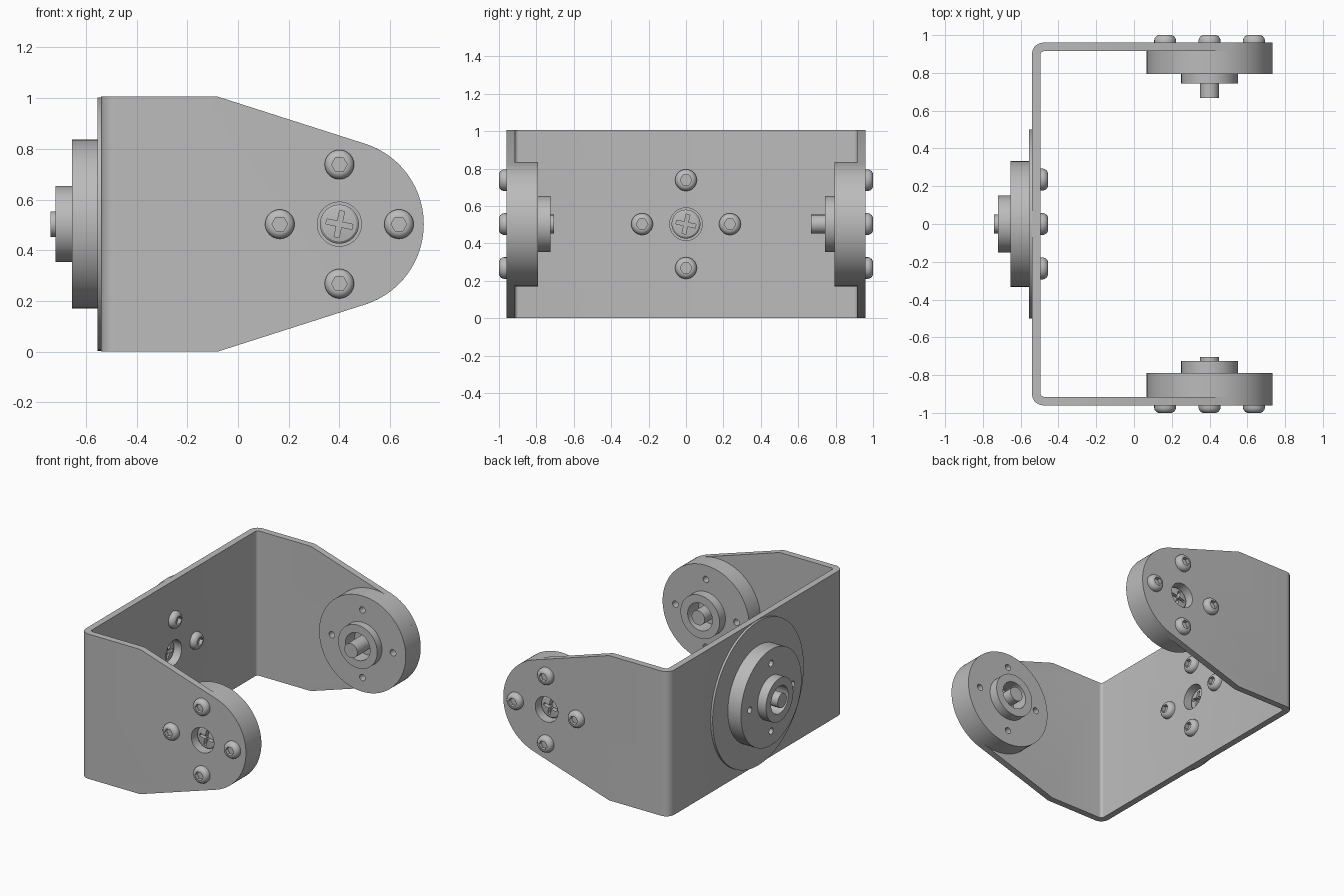
import bpy, bmesh
from math import cos, sin, pi, radians
from mathutils import Matrix, Vector

cube = bpy.data.objects.get("Cube")
if cube:
    bpy.data.objects.remove(cube, do_unlink=True)

grey = bpy.data.materials.new("plain grey metal")
grey.use_nodes = True
GREY = (0.5, 0.5, 0.5, 1)
grey.diffuse_color = GREY
grey.node_tree.nodes["Principled BSDF"].inputs["Base Color"].default_value = GREY

MID_Z = 0.503      # height of every hub axis
ARM_X = 0.4        # hub axis along the arms
THICK = 0.045      # sheet thickness
HUB_R = 0.333
BOLT = 0.235       # bolt circle radius
HOLE = 0.087       # centre hole radius


def finish(bm, name, frame=Matrix()):
    bmesh.ops.remove_doubles(bm, verts=bm.verts, dist=1e-5)
    bmesh.ops.recalc_face_normals(bm, faces=bm.faces)
    bm.transform(frame)
    mesh = bpy.data.meshes.new(name)
    bm.to_mesh(mesh)
    bm.free()
    mesh.materials.append(grey)
    ob = bpy.data.objects.new(name, mesh)
    bpy.context.collection.objects.link(ob)
    return ob


def activate(ob):
    bpy.ops.object.select_all(action="DESELECT")
    ob.select_set(True)
    bpy.context.view_layer.objects.active = ob


def combine(ob, cutters, operation="DIFFERENCE"):
    activate(ob)
    for cutter in cutters:
        mod = ob.modifiers.new("cut", "BOOLEAN")
        mod.operation, mod.solver, mod.object = operation, "EXACT", cutter
        bpy.ops.object.modifier_apply(modifier=mod.name)
        bpy.data.objects.remove(cutter, do_unlink=True)


def smooth(ob):
    activate(ob)
    bpy.ops.object.shade_smooth_by_angle(angle=radians(30))
    return ob


def lathe(name, profile, frame, steps=64):
    """Spin a closed (radius, height) outline around local z."""
    bm = bmesh.new()
    verts = [bm.verts.new((r, 0, h)) for r, h in profile]
    edges = [bm.edges.new((verts[i - 1], verts[i])) for i in range(len(verts))
             if profile[i - 1][0] + profile[i][0] > 0]
    bmesh.ops.spin(bm, geom=verts + edges, axis=(0, 0, 1), cent=(0, 0, 0),
                   angle=2 * pi, steps=steps)
    bmesh.ops.dissolve_degenerate(bm, edges=bm.edges, dist=1e-6)
    return finish(bm, name, frame)


def rod(name, r, low, high, frame, steps=64):
    return lathe(name, [(0, low), (r, low), (r, high), (0, high)], frame, steps)


def prism(name, outline, offset, depth):
    """Extrude a flat outline of 3D points."""
    bm = bmesh.new()
    face = bm.faces.new([bm.verts.new(Vector(p) + Vector(offset)) for p in outline])
    new = bmesh.ops.extrude_face_region(bm, geom=[face])["geom"]
    bmesh.ops.translate(bm, vec=depth, verts=[v for v in new if isinstance(v, bmesh.types.BMVert)])
    return finish(bm, name)


def box(name, size, centre, frame):
    bm = bmesh.new()
    bmesh.ops.create_cube(bm, size=1, matrix=Matrix.Translation(centre) @ Matrix.Diagonal((*size, 1)))
    return finish(bm, name, frame)


def arc(cx, cy, r, start, end, n):
    return [(cx + r * cos(start + (end - start) * i / n),
             cy + r * sin(start + (end - start) * i / n)) for i in range(n + 1)]


def mount_frame(origin, axis):
    z, y = Vector(axis), Vector((0, 0, 1))
    x = y.cross(z)
    return Matrix.Translation(origin) @ Matrix((x, y, z)).transposed().to_4x4()


# Mount frames: local z runs from the sheet towards the hub
Y_IN = 0.96 - THICK
mounts = {
    "front": (mount_frame((ARM_X, -Y_IN, MID_Z), (0, 1, 0)), 0, 0.125, 0.19, 0.21),
    "back": (mount_frame((ARM_X, Y_IN, MID_Z), (0, -1, 0)), 0, 0.12, 0.172, 0.247),
    "base": (mount_frame((-0.54, 0, MID_Z), (-1, 0, 0)), 0.015, 0.115, 0.18, 0.2),
}

# Bent sheet bracket: U section trimmed by the tapered, round-ended side outline
outer = arc(-0.48, 0.9, 0.06, pi / 2, pi, 10)
inner = arc(-0.475, Y_IN - 0.02, 0.02, pi, pi / 2, 6)
half = [(1, 0.96)] + outer
half_in = inner + [(1, Y_IN)]
u_shape = (half + [(x, -y) for x, y in reversed(half)]
           + [(x, -y) for x, y in reversed(half_in)] + half_in[::-1][::-1])
bracket = prism("bracket", [(x, y, 0) for x, y in u_shape], (0, 0, -0.1), (0, 0, 1.3))
tip = radians(72.8)
side = ([(-0.7, 0), (-0.08, 0)] + arc(ARM_X, MID_Z, HUB_R, -tip, tip, 40)
        + [(-0.08, 2 * MID_Z), (-0.7, 2 * MID_Z)])
outline = prism("side_outline", [(x, 0, z) for x, z in side], (0, -1.2, 0), (0, 2.4, 0))
combine(bracket, [outline], "INTERSECT")
combine(bracket, [rod("hole", HOLE, -0.1, 0.05, m[0]) for m in mounts.values()])
smooth(bracket)

for side_name, (frame, foot, top, boss, tip_z) in mounts.items():
    # Round hub with a bored boss, and a pocket for the screw head
    hub = lathe(side_name + "_hub", [
        (0, 0.05), (HOLE, 0.05), (HOLE, foot), (HUB_R, foot), (HUB_R, top),
        (0.15, top), (0.15, boss), (0.095, boss), (0.095, 0.07), (0, 0.07)], frame, 96)
    spots = [Matrix.Translation((BOLT * cos(a), BOLT * sin(a), 0))
             for a in (0, pi / 2, pi, 3 * pi / 2)]
    combine(hub, [rod("bolt_hole", 0.022, top - 0.06, top + 0.02, frame @ s, 24) for s in spots])
    smooth(hub)

    # Output shaft in the bore
    smooth(rod(side_name + "_shaft", 0.05, 0.06, tip_z, frame, 40))

    # Recessed cross-head screw
    screw = lathe(side_name + "_centre_screw", [
        (0, 0.055), (0.077, 0.055), (0.077, 0.008), (0.068, 0), (0.035, -0.005), (0, -0.006)], frame, 48)
    turned = frame @ Matrix.Rotation(radians(12), 4, "Z")
    combine(screw, [box("slot", size, (0, 0, 0), turned)
                    for size in ((0.105, 0.02, 0.05), (0.02, 0.105, 0.052))])
    smooth(screw)

    # Four button-head bolts with hex sockets
    for n, spot in enumerate(spots):
        seat = frame @ spot @ Matrix.Translation((0, 0, -THICK)) @ Matrix.Rotation(pi, 4, "X")
        bolt = lathe(f"{side_name}_bolt_{n + 1}", [
            (0, -0.01), (0.058, -0.01), (0.058, 0.014), (0.055, 0.024),
            (0.047, 0.034), (0.036, 0.04), (0, 0.04)], seat, 40)
        combine(bolt, [rod("hex_socket", 0.031, 0.015, 0.06, seat, 6)])
        smooth(bolt)

# Thin backing disc between the base hub and the sheet
backing = lathe("base_backing_disc", [
    (HOLE, 0), (0.5, 0), (0.5, 0.015), (HOLE, 0.015)], mounts["base"][0], 96)
smooth(backing)
